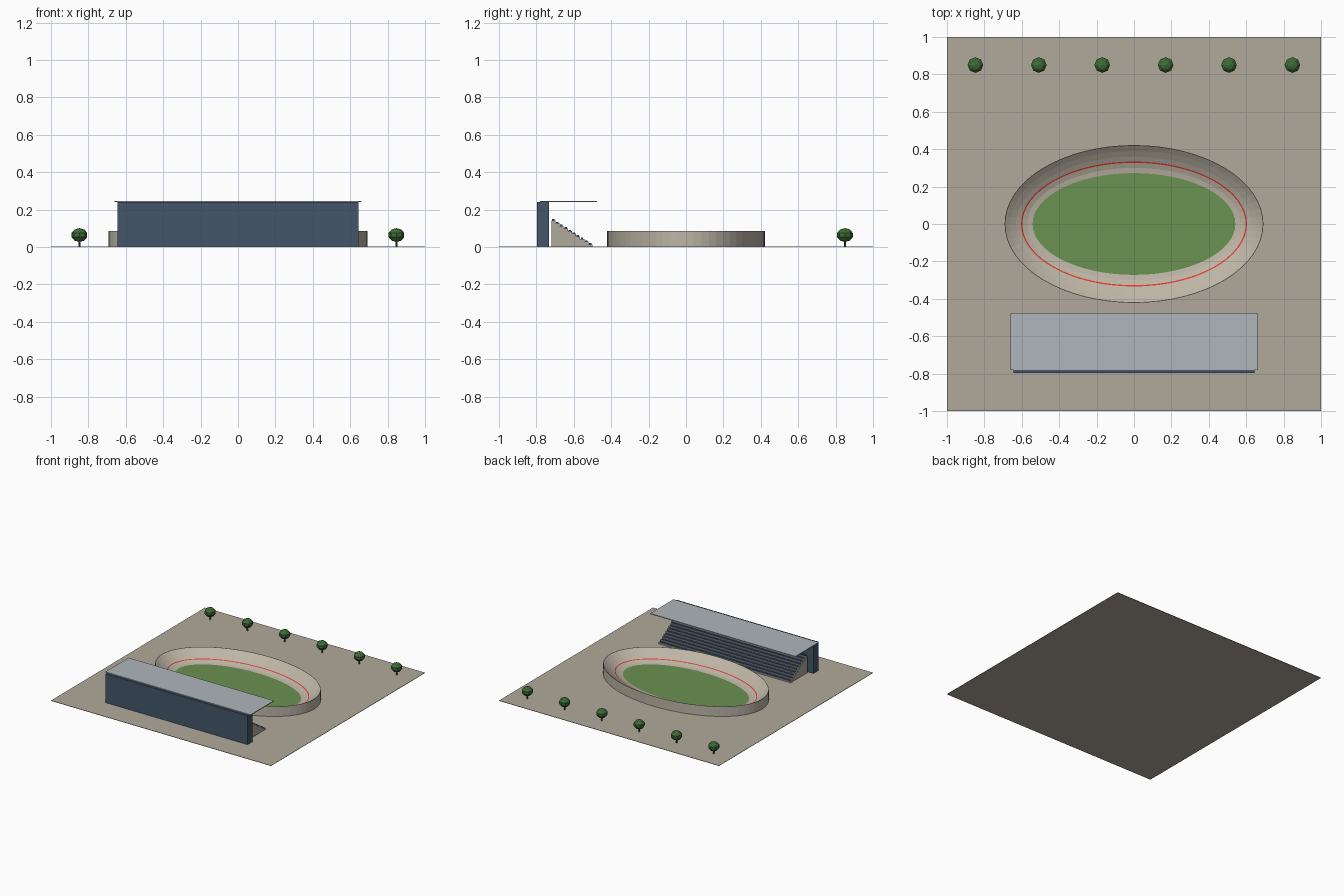
import bpy, bmesh, math

old = bpy.data.objects.get("Cube")
if old:
    bpy.data.objects.remove(old, do_unlink=True)


def material(name, hex_code):
    rgb = []
    for i in (0, 2, 4):
        c = int(hex_code[i:i + 2], 16) / 255
        rgb.append(c / 12.92 if c < 0.04 else ((c + 0.055) / 1.055) ** 2.4)
    mat = bpy.data.materials.new(name)
    mat.use_nodes = True
    mat.diffuse_color = (*rgb, 1)
    mat.node_tree.nodes["Principled BSDF"].inputs["Base Color"].default_value = (*rgb, 1)
    return mat


PAVING = material("paving", "B0A99B")
CONCRETE = material("track concrete", "BDB5A6")
GRASS = material("grass", "6B9251")
RED = material("red line", "E0382E")
NAVY = material("wall navy", "43566A")
ROOF = material("roof grey", "AFB6BC")
SEAT = material("seat blue", "3F5F8C")
LEAF = material("leaf green", "3C6B35")
BARK = material("bark", "5A4230")


def finish(name, bm, mat):
    mesh = bpy.data.meshes.new(name)
    bm.to_mesh(mesh)
    bm.free()
    obj = bpy.data.objects.new(name, mesh)
    bpy.context.collection.objects.link(obj)
    mesh.materials.append(mat)
    return obj


def box(name, x, y, z, mat):
    """Box from (low, high) pairs."""
    bm = bmesh.new()
    bmesh.ops.create_cube(bm, size=1)
    for v in bm.verts:
        for axis, (low, high) in enumerate((x, y, z)):
            v.co[axis] = high if v.co[axis] > 0 else low
    return finish(name, bm, mat)


# Oval rings are offset outward from the infield edge
INFIELD_X, INFIELD_Y, SEGMENTS = 0.54, 0.27, 64


def oval(bm, offset, z):
    ring = []
    for i in range(SEGMENTS):
        a = math.tau * i / SEGMENTS
        ring.append(bm.verts.new(((INFIELD_X + offset) * math.cos(a),
                                  (INFIELD_Y + offset) * math.sin(a), z)))
    return ring


def oval_band(name, profile, mat):
    bm = bmesh.new()
    rings = [oval(bm, t, z) for t, z in profile]
    for inner, outer in zip(rings, rings[1:]):
        for i in range(SEGMENTS):
            j = (i + 1) % SEGMENTS
            bm.faces.new((inner[i], outer[i], outer[j], inner[j]))
    return finish(name, bm, mat)


def bank_height(t):
    return 0.006 + 0.079 * (t / 0.15) ** 1.6


# Ground
box("ground", (-1, 1), (-1, 1), (0, 0.003), PAVING)

# Infield, banked track and painted line
bm = bmesh.new()
bm.faces.new(oval(bm, 0.002, 0.007))
finish("infield", bm, GRASS)

bank = [(0.15 * k / 5, bank_height(0.15 * k / 5)) for k in range(6)]
oval_band("banked_track", bank + [(0.152, 0.085), (0.152, 0.001)], CONCRETE)
oval_band("track_line", [(t, bank_height(t) + 0.0015) for t in (0.057, 0.060, 0.064)], RED)

# Stepped grandstand as one extruded profile, with a seat strip on each tread
ROWS, FRONT, BACK, TOP = 10, -0.50, -0.72, 0.142
depth, rise = (BACK - FRONT) / ROWS, TOP / ROWS
outline = [(FRONT, 0.001)]
for r in range(ROWS):
    z = rise * (r + 1)
    outline += [(FRONT + depth * r, z), (FRONT + depth * (r + 1), z)]
    box(f"seat_row_{r + 1}", (-0.59, 0.59),
        (FRONT + depth * (r + 0.85), FRONT + depth * (r + 0.25)), (z, z + 0.007), SEAT)
outline.append((BACK, 0.001))
bm = bmesh.new()
side = bm.faces.new([bm.verts.new((-0.6, y, z)) for y, z in outline])
extruded = bmesh.ops.extrude_face_region(bm, geom=[side])["geom"]
bmesh.ops.translate(bm, vec=(1.2, 0, 0),
                    verts=[g for g in extruded if isinstance(g, bmesh.types.BMVert)])
bmesh.ops.recalc_face_normals(bm, faces=bm.faces)
finish("grandstand", bm, PAVING)

# Rear wall and cantilevered roof
box("rear_wall", (-0.645, 0.645), (-0.797, -0.733), (0.001, 0.24), NAVY)
box("roof", (-0.66, 0.66), (-0.78, -0.477), (0.24, 0.246), ROOF)

# Row of trees along the back
for n in range(6):
    x, y = -0.848 + 0.339 * n, 0.85
    bm = bmesh.new()
    bmesh.ops.create_cone(bm, cap_ends=True, segments=6, radius1=0.006, radius2=0.005, depth=0.04)
    trunk = finish(f"tree_trunk_{n + 1}", bm, BARK)
    trunk.location = (x, y, 0.021)
    bm = bmesh.new()
    bmesh.ops.create_uvsphere(bm, u_segments=8, v_segments=5, radius=0.044)
    crown = finish(f"tree_crown_{n + 1}", bm, LEAF)
    crown.location = (x, y, 0.064)
    crown.scale.z = 0.84
